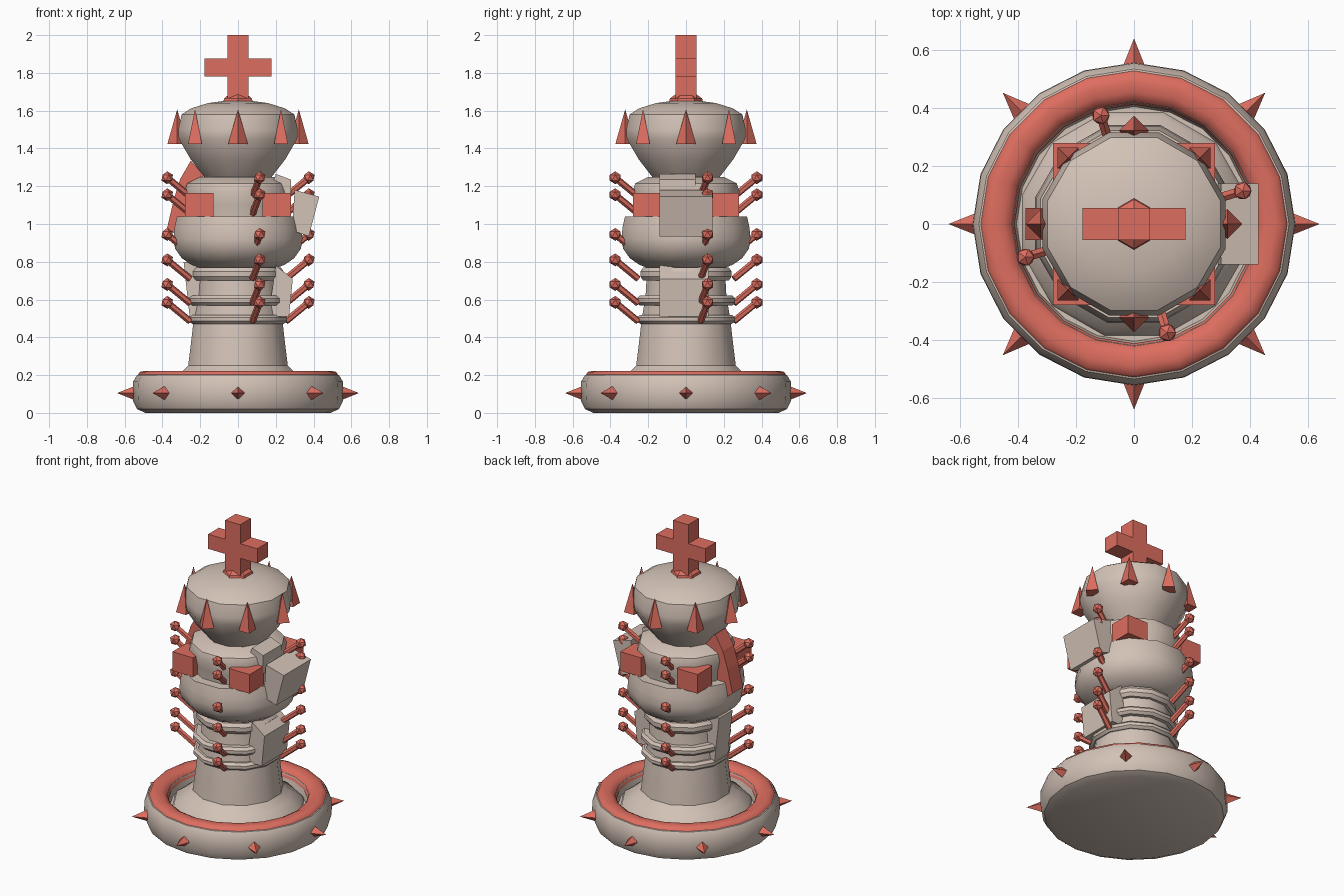
import bpy, bmesh, math
from math import pi, cos, sin
from mathutils import Vector, Matrix

if "Cube" in bpy.data.objects:
    bpy.data.objects.remove(bpy.data.objects["Cube"])


def material(name, rgb):
    m = bpy.data.materials.new(name)
    m.diffuse_color = (*rgb, 1)
    m.use_nodes = True
    m.node_tree.nodes["Principled BSDF"].inputs["Base Color"].default_value = m.diffuse_color
    return m


STONE = material("warm stone", (0.65, 0.54, 0.47))
RED = material("coral red", (0.73, 0.155, 0.115))


def finish(name, bm, mat, smooth=None):
    bmesh.ops.recalc_face_normals(bm, faces=bm.faces)
    mesh = bpy.data.meshes.new(name)
    bm.to_mesh(mesh)
    bm.free()
    mesh.materials.append(mat)
    ob = bpy.data.objects.new(name, mesh)
    bpy.context.collection.objects.link(ob)
    if smooth:
        bpy.ops.object.select_all(action='DESELECT')
        ob.select_set(True)
        bpy.context.view_layer.objects.active = ob
        bpy.ops.object.shade_smooth_by_angle(angle=math.radians(smooth))
    return ob


def lathe(name, profile, sides, mat, turn=0.0, closed=False, smooth=35):
    """Revolve (radius, height) points; open profiles are capped."""
    bm = bmesh.new()
    rings = [[bm.verts.new((r * cos(turn + 2 * pi * i / sides),
                            r * sin(turn + 2 * pi * i / sides), z))
              for i in range(sides)] for r, z in profile]
    pairs = list(zip(rings, rings[1:] + rings[:1])) if closed else list(zip(rings, rings[1:]))
    for a, b in pairs:
        for i in range(sides):
            j = (i + 1) % sides
            bm.faces.new((a[i], a[j], b[j], b[i]))
    if not closed:
        bm.faces.new(rings[0])
        bm.faces.new(rings[-1])
    return finish(name, bm, mat, smooth)


def box(name, lo, hi, mat):
    bm = bmesh.new()
    lo, hi = Vector(lo), Vector(hi)
    bmesh.ops.create_cube(bm, size=1)
    for v in bm.verts:
        v.co = (lo + hi) / 2 + v.co * (hi - lo)
    return finish(name, bm, mat)


def slab(name, outline, y0, y1, mat):
    """Extrude an x-z outline along y."""
    bm = bmesh.new()
    a = [bm.verts.new((x, y0, z)) for x, z in outline]
    b = [bm.verts.new((x, y1, z)) for x, z in outline]
    bm.faces.new(a)
    bm.faces.new(b)
    for i in range(len(a)):
        j = (i + 1) % len(a)
        bm.faces.new((a[i], a[j], b[j], b[i]))
    return finish(name, bm, mat)


def add_cone(bm, start, end, r1, r2, sides, spin=0.0):
    d = end - start
    rot = d.to_track_quat('Z', 'Y').to_matrix().to_4x4()
    bmesh.ops.create_cone(bm, cap_ends=True, segments=sides, radius1=r1, radius2=r2, depth=d.length,
                          matrix=Matrix.Translation((start + end) / 2) @ rot @ Matrix.Rotation(spin, 4, 'Z'))


def polar(r, a, z):
    return Vector((r * cos(a), r * sin(a), z))


# Rounded foot with a recessed top, and its red inlay ring
lathe("foot", [(.49, 0), (.535, .02), (.555, .06), (.557, .11), (.555, .165), (.535, .2),
               (.50, .212), (.42, .195), (.405, .13)], 20, STONE)
lathe("inlay_ring", [(.53, .2), (.52, .217), (.49, .223), (.455, .222), (.425, .205), (.412, .17),
                     (.47, .15)], 20, RED, closed=True, smooth=50)

# Twelve-sided body: pillar, cup, collar, flared crown and dome
K, TURN = 1.03, pi / 12


def body(name, profile):
    lathe(name, [(r * K, z) for r, z in profile], 12, STONE, TURN)


body("pillar", [(.39, .12), (.375, .16), (.31, .205), (.265, .25), (.255, .33), (.235, .5),
                (.215, .62), (.205, .8)])
body("cup", [(.20, .765), (.25, .785), (.30, .82), (.335, .87), (.343, .92), (.338, .98), (.325, 1.04),
             (.26, 1.04)])
body("collar", [(.265, 1.03), (.27, 1.1), (.285, 1.17), (.27, 1.215), (.2, 1.25)])
body("crown", [(.15, 1.22), (.18, 1.25), (.25, 1.34), (.315, 1.45), (.318, 1.5), (.30, 1.58),
               (.25, 1.612), (.16, 1.64), (.05, 1.655)])

# Bands around the pillar
for i, (z, r, h) in enumerate([(.495, .26, .024), (.595, .262, .026), (.735, .243, .034)]):
    body("band_%d" % (i + 1), [(.19, z - h), (r - .015, z - h), (r, z - h * .4), (r, z + h * .4),
                               (r - .015, z + h), (.19, z + h)])

# Cross on a small faceted boss
lathe("boss", [(.09, 1.645), (.085, 1.665), (.05, 1.69)], 6, RED, pi / 6, smooth=None)
slab("cross", [(-.055, 1.66), (.055, 1.66), (.055, 1.78), (.178, 1.78), (.178, 1.876), (.055, 1.876),
               (.055, 2), (-.055, 2), (-.055, 1.876), (-.178, 1.876), (-.178, 1.78), (-.055, 1.78)],
     -.055, .055, RED)

# Upright crown spikes and outward foot spikes
crown, foot = bmesh.new(), bmesh.new()
for i in range(8):
    a = i * pi / 4
    bmesh.ops.create_cone(crown, cap_ends=True, segments=4, radius1=.052, radius2=0, depth=.185,
                          matrix=Matrix.Translation(polar(.322, a, 1.515)) @ Matrix.Rotation(a, 4, 'Z'))
    add_cone(foot, polar(.535, a, .105), polar(.64, a, .105), .042, 0, 4)
finish("crown_spikes", crown, RED)
finish("foot_spikes", foot, RED)

# Four columns of slanted pins with faceted heads
stalks, heads = bmesh.new(), bmesh.new()
for i in range(4):
    a = math.radians(17) + i * pi / 2
    for z in (.585, .68, .81, .945, 1.155, 1.245):
        add_cone(stalks, polar(.265, a, z - .10), polar(.392, a, z), .018, .018, 6)
        bmesh.ops.create_icosphere(heads, subdivisions=1, radius=.034,
                                   matrix=Matrix.Translation(polar(.392, a, z)))
finish("pin_stalks", stalks, RED)
finish("pin_heads", heads, RED)

# Corner blocks standing on the cup
for sx in (-1, 1):
    for sy in (-1, 1):
        x, y = sx * .205, sy * .205
        box("corner_block", (x - .075, y - .075, 1.04), (x + .075, y + .075, 1.165), RED)

# Bent red plate on the left, tilted stone blocks on the right and around the neck
slab("side_plate", [(-.375, .98), (-.34, 1.13), (-.305, 1.24), (-.25, 1.335), (-.18, 1.26), (-.24, 1.1),
                    (-.3, .92)], -.055, .055, RED)
slab("side_block", [(.285, .965), (.375, .935), (.43, 1.145), (.30, 1.18)], -.14, .14, STONE)
slab("shoulder_wedge", [(.15, 1.12), (.28, 1.12), (.28, 1.235), (.2, 1.265)], -.14, .05, STONE)
slab("right_neck_block", [(.16, .51), (.27, .51), (.29, .71), (.2, .78)], -.14, .12, STONE)
slab("left_neck_block", [(-.16, .5), (-.255, .5), (-.288, .8), (-.2, .8)], -.07, .07, STONE)
